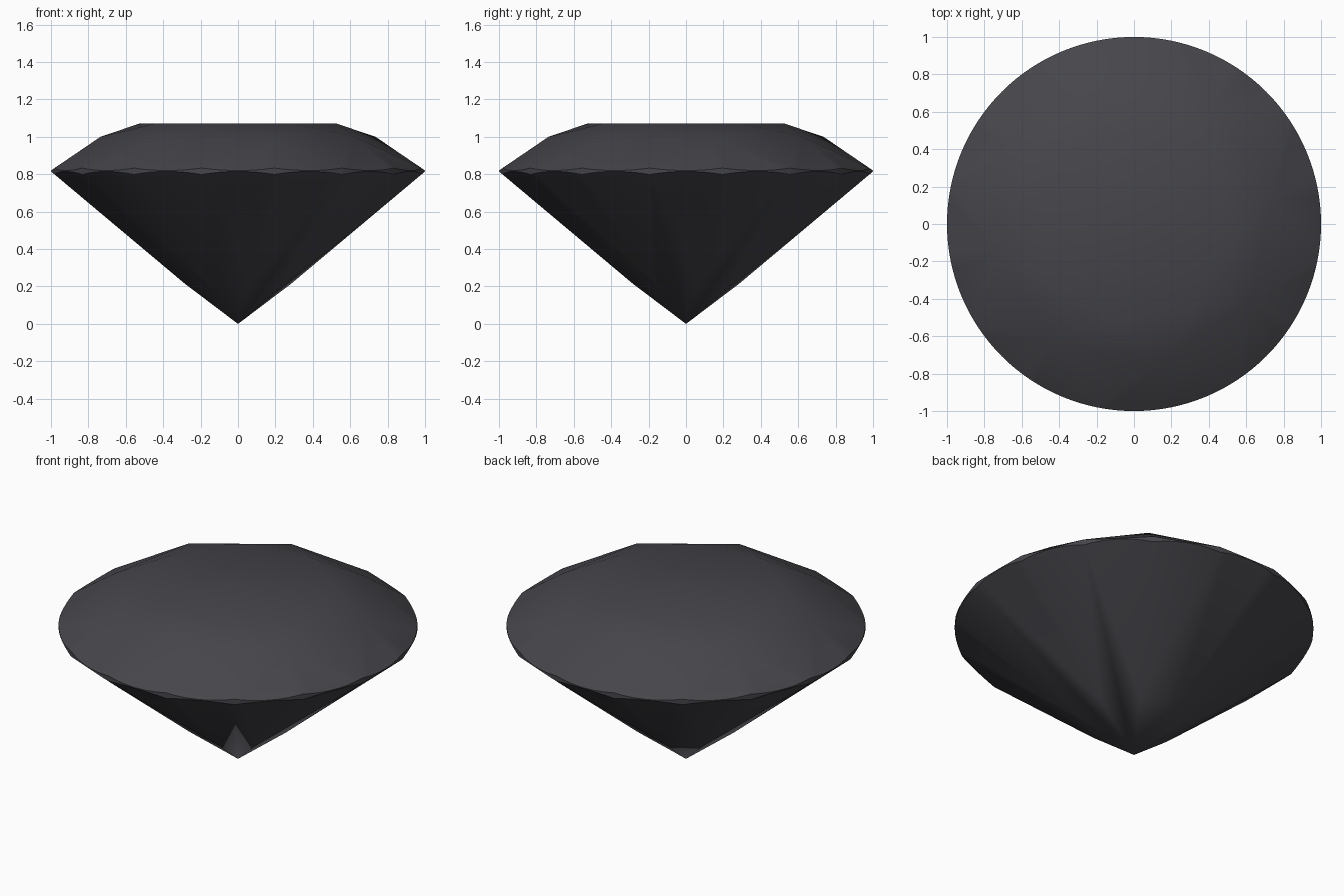
import bpy, bmesh
from math import sin, cos, radians

if "Cube" in bpy.data.objects:
    bpy.data.objects.remove(bpy.data.objects["Cube"])

SEGMENTS = 128          # girdle smoothness, 8 per girdle facet
CROWN_SLOPE, PAVILION_SLOPE = 0.679, 0.839

bm = bmesh.new()


def add_point(r, deg, z):
    a = radians(deg)
    bm.verts.new((r * cos(a), r * sin(a), z))


# Culet tip
add_point(0, 0, 0)

# Table corners, star tips and pavilion valley points (8-fold)
for i in range(8):
    add_point(0.54, -11.25 + 45 * i, 1.07)
    add_point(0.75, 11.25 + 45 * i, 1.0)
    add_point(0.29, 11.25 + 45 * i, 0.215)

# Scalloped girdle: 16 crown and 16 pavilion facet planes meeting a round edge
for i in range(SEGMENTS):
    deg = 360 * i / SEGMENTS
    off = (deg + 11.25) % 22.5 - 11.25
    drop = 1 - cos(radians(off))
    add_point(1, deg, 0.82 + CROWN_SLOPE * drop)
    add_point(1, deg, 0.815 - PAVILION_SLOPE * drop)

# Facets from the convex hull, coplanar triangles merged
bmesh.ops.convex_hull(bm, input=bm.verts)
bmesh.ops.dissolve_limit(bm, angle_limit=radians(0.8), verts=bm.verts, edges=bm.edges)
bmesh.ops.recalc_face_normals(bm, faces=bm.faces)

mesh = bpy.data.meshes.new("cut_gem")
bm.to_mesh(mesh)
bm.free()
gem = bpy.data.objects.new("cut_gem", mesh)
bpy.context.collection.objects.link(gem)

# Dark stone colour
mat = bpy.data.materials.new("dark_stone")
mat.diffuse_color = (0.06, 0.06, 0.07, 1)
mat.use_nodes = True
mat.node_tree.nodes["Principled BSDF"].inputs["Base Color"].default_value = mat.diffuse_color
mesh.materials.append(mat)

# Soft facets, crisp girdle
bpy.context.view_layer.objects.active = gem
gem.select_set(True)
bpy.ops.object.shade_smooth_by_angle(angle=radians(30))
